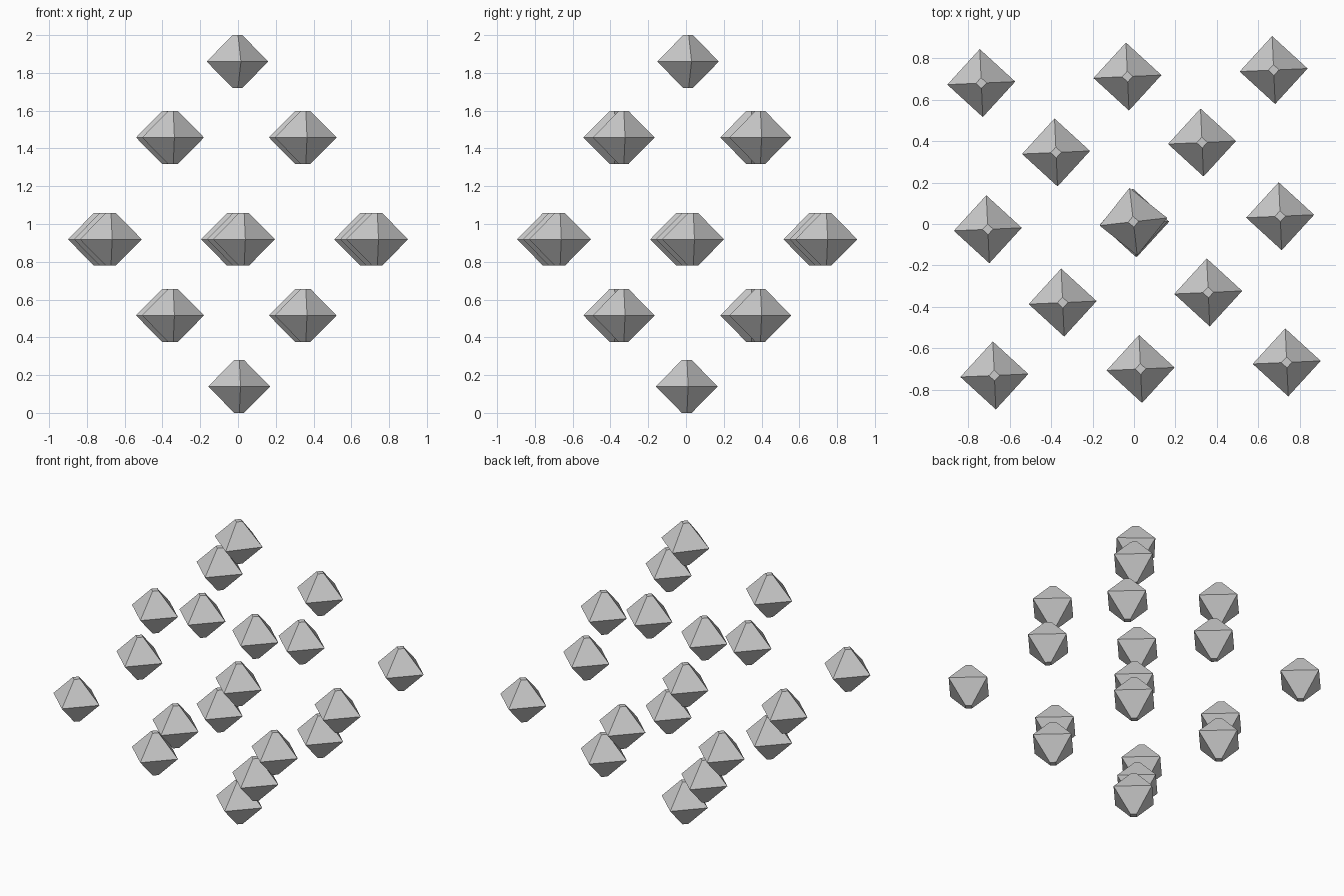
import bpy, bmesh
from math import radians, cos, sin

if "Cube" in bpy.data.objects:
    bpy.data.objects.remove(bpy.data.objects["Cube"])

R, CAP, HALF = 0.164, 0.026, 0.14   # waist radius, tip radius, half height
TURN = 2.55                         # whole lattice is turned slightly


def gem(name, x, y, z, turn=TURN):
    """Octahedron with blunted top and bottom tips."""
    bm = bmesh.new()
    rings = []
    for r, h in ((CAP, -HALF), (R, 0), (CAP, HALF)):
        rings.append([bm.verts.new((r * cos(radians(90 * i)), r * sin(radians(90 * i)), h))
                      for i in range(4)])
    for low, high in zip(rings, rings[1:]):
        for i in range(4):
            j = (i + 1) % 4
            bm.faces.new((low[i], low[j], high[j], high[i]))
    bm.faces.new(rings[0][::-1])
    bm.faces.new(rings[2])
    mesh = bpy.data.meshes.new(name)
    bm.to_mesh(mesh)
    bm.free()
    ob = bpy.data.objects.new(name, mesh)
    ob.location = (x, y, z)
    ob.rotation_euler.z = radians(turn)
    bpy.context.collection.objects.link(ob)


# Middle layer: 3 x 3 grid
for i in (-1, 0, 1):
    for j in (-1, 0, 1):
        gem("middle_gem", 0.705 * i - 0.0315 * j, 0.0315 * i + 0.705 * j + 0.006, 0.919)

# Upper and lower layers: 2 x 2 grids
for name, z in (("lower_gem", 0.516), ("upper_gem", 1.458)):
    for x, y in ((-0.376, 0.345), (0.328, 0.393), (0.358, -0.33), (-0.344, -0.379)):
        gem(name, x, y, z)

# Single end gems
gem("bottom_gem", 0.006, 0.004, HALF)
gem("top_gem", -0.003, 0.011, 2 - HALF, 6.5)
